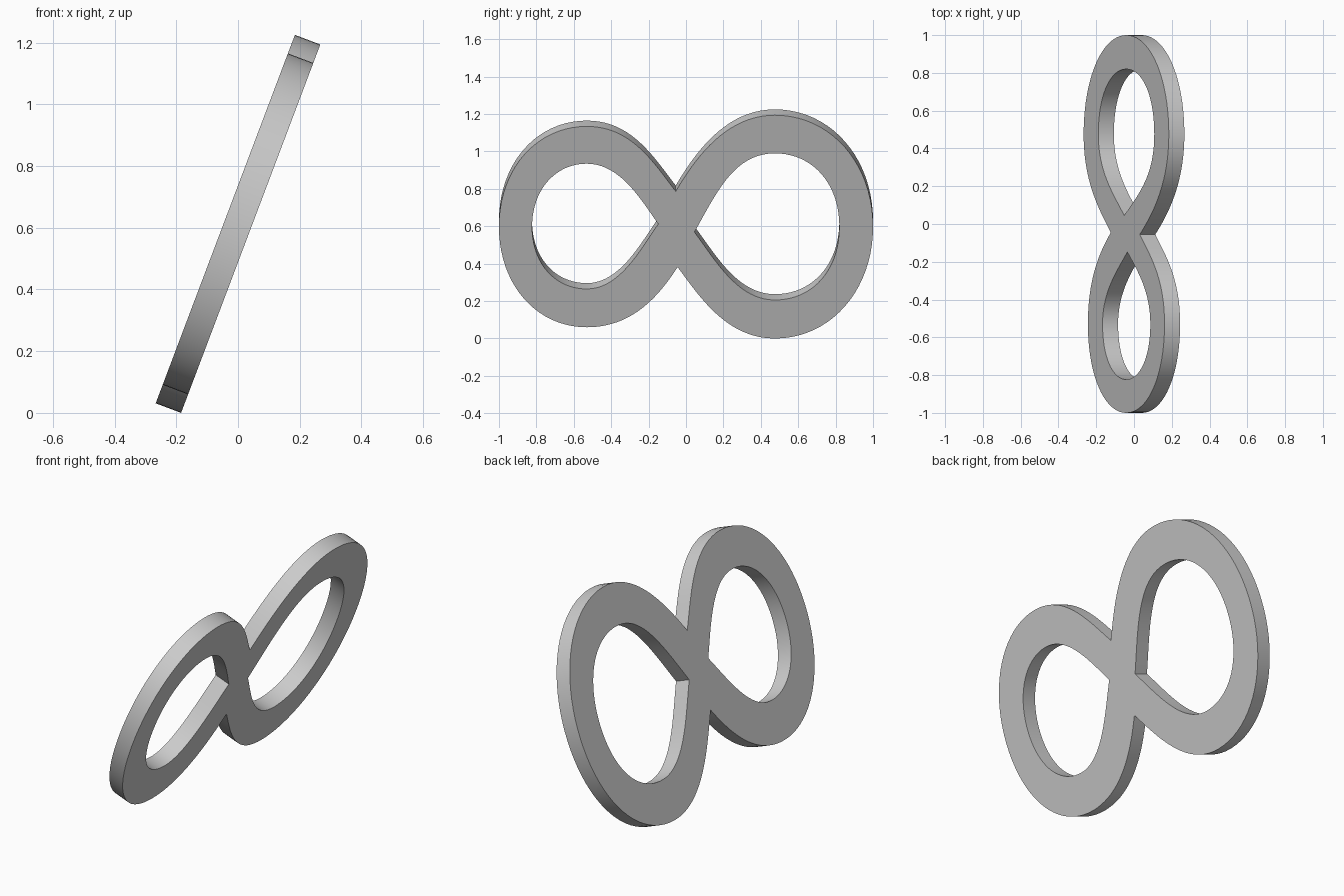
import bpy, bmesh, math
from mathutils import Matrix

if "Cube" in bpy.data.objects:
    bpy.data.objects.remove(bpy.data.objects["Cube"])

TILT = math.radians(20.7)
THICK = 0.088


def polar(p, deg, length):
    a = math.radians(deg)
    return (p[0] + length * math.cos(a), p[1] + length * math.sin(a), 0)


def add_outline(curve, points):
    """points: (x, y, in_angle, in_length, out_angle, out_length)"""
    sp = curve.splines.new('BEZIER')
    sp.bezier_points.add(len(points) - 1)
    for bp, (x, y, ia, il, oa, ol) in zip(sp.bezier_points, points):
        bp.handle_left_type = bp.handle_right_type = 'FREE'
        bp.co = (x, y, 0)
        bp.handle_left = polar((x, y), ia, il)
        bp.handle_right = polar((x, y), oa, ol)
    sp.use_cyclic_u = True


curve = bpy.data.curves.new("figure_eight_ring", 'CURVE')
curve.dimensions = '2D'
curve.fill_mode = 'BOTH'
curve.extrude = THICK / 2
curve.resolution_u = 20

# Outer silhouette with a notch above and below the crossing
add_outline(curve, [
    (-0.055, 0.203, 126, 0.20, 61, 0.22),
    (0.475, 0.638, 180, 0.26, 0, 0.30),
    (1.0, 0.0, 90, 0.36, -90, 0.36),
    (0.475, -0.638, 0, 0.30, 180, 0.26),
    (-0.045, -0.230, -55, 0.20, 239, 0.20),
    (-0.53, -0.574, 0, 0.24, 180, 0.27),
    (-1.0, 0.0, -90, 0.33, 90, 0.33),
    (-0.53, 0.574, 180, 0.27, 0, 0.24)])
# Larger teardrop hole
add_outline(curve, [
    (0.045, -0.03, -55, 0.20, 62, 0.25),
    (0.475, 0.420, 180, 0.22, 0, 0.20),
    (0.82, 0.0, 90, 0.25, -90, 0.25),
    (0.475, -0.418, 0, 0.20, 180, 0.20)])
# Smaller teardrop hole
add_outline(curve, [
    (-0.148, 0.016, 236, 0.16, 124, 0.16),
    (-0.53, 0.361, 0, 0.18, 180, 0.17),
    (-0.823, 0.0, 90, 0.21, -90, 0.21),
    (-0.53, -0.355, 180, 0.17, 0, 0.18)])

# Lean the plate towards +x and stand it on the ground
ring = bpy.data.objects.new("figure_eight_ring", curve)
bpy.context.collection.objects.link(ring)
s, c = math.sin(TILT), math.cos(TILT)
height = 0.638 * c + THICK / 2 * s
ring.matrix_world = Matrix(((0, s, c, 0), (1, 0, 0, 0), (0, c, -s, height), (0, 0, 0, 1)))

# Turn into one welded mesh with crisp rims
bpy.context.view_layer.objects.active = ring
ring.select_set(True)
bpy.ops.object.convert(target='MESH')
ring = bpy.context.object
bm = bmesh.new()
bm.from_mesh(ring.data)
bmesh.ops.remove_doubles(bm, verts=bm.verts, dist=0.0005)
bmesh.ops.recalc_face_normals(bm, faces=bm.faces)
bm.to_mesh(ring.data)
bm.free()
bpy.ops.object.shade_smooth_by_angle(angle=math.radians(30))
